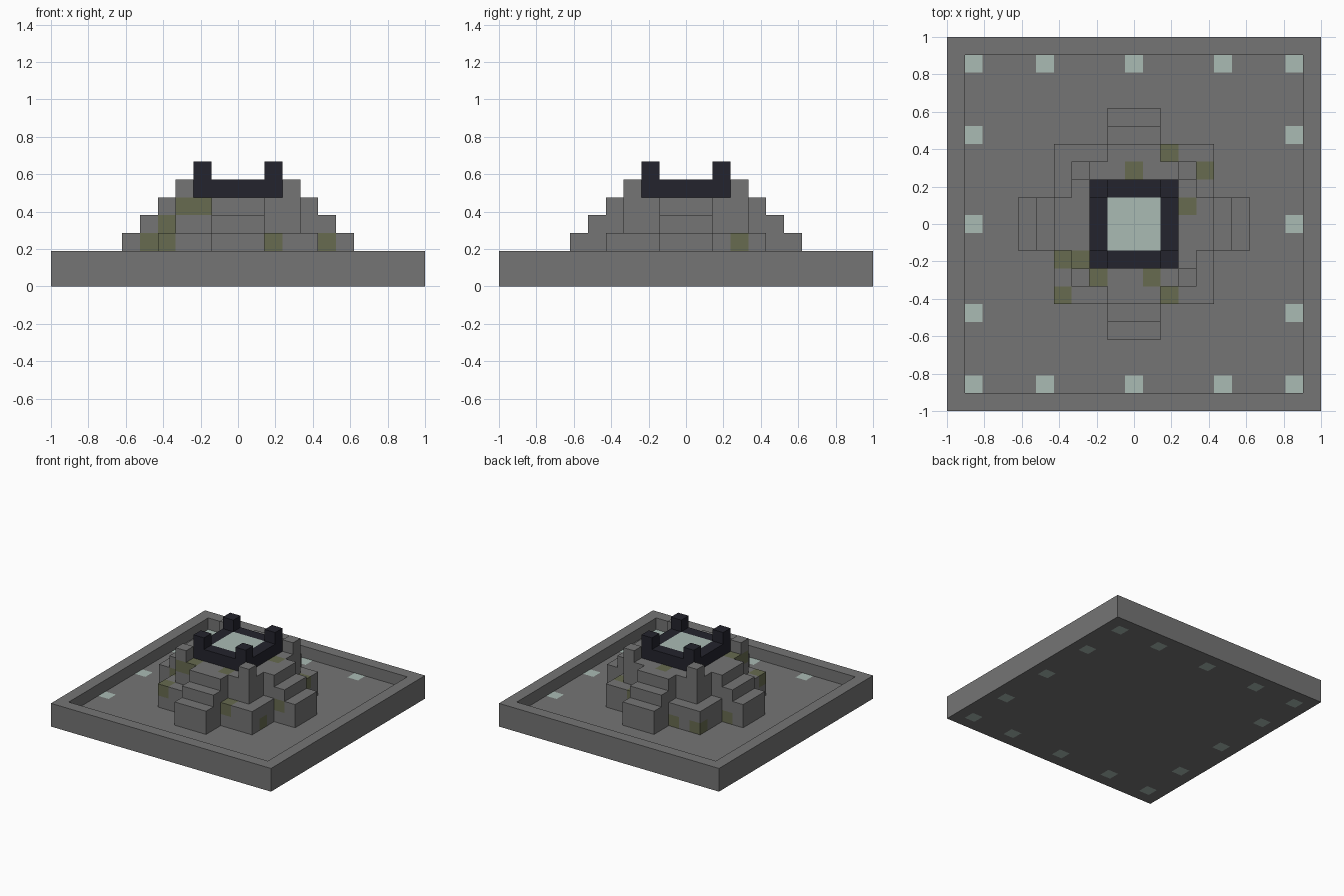
import bpy
import bmesh
from mathutils import Vector

if "Cube" in bpy.data.objects:
    bpy.data.objects.remove(bpy.data.objects["Cube"], do_unlink=True)

U = 2 / 21  # one block


def material(name, rgb):
    m = bpy.data.materials.new(name)
    m.use_nodes = True
    colour = (*rgb, 1)
    m.diffuse_color = colour
    bsdf = next(n for n in m.node_tree.nodes if n.type == 'BSDF_PRINCIPLED')
    bsdf.inputs["Base Color"].default_value = colour
    bsdf.inputs["Roughness"].default_value = 0.9
    return m


STONE = material("grey stone", (0.178, 0.178, 0.178))
MOSS = material("mossy stone", (0.136, 0.147, 0.08))
DARK = material("dark stone", (0.017, 0.017, 0.026))
GLOW = material("pale glow", (0.4, 0.497, 0.456))

SIDES = [Vector(d) for d in ((1, 0, 0), (-1, 0, 0), (0, 1, 0),
                             (0, -1, 0), (0, 0, 1), (0, 0, -1))]


def build_blocks(name, cells, mats):
    """Outer skin of a set of blocks; cells maps (x, y, level) to a material slot."""
    bm = bmesh.new()
    for cell, slot in cells.items():
        centre = Vector(cell) + Vector((0, 0, 0.5))
        for n in SIDES:
            if tuple(int(c) for c in Vector(cell) + n) in cells:
                continue
            a = Vector((n.y, n.z, n.x))
            b = n.cross(a)
            corners = [centre + (n + s * a + t * b) / 2
                       for s, t in ((-1, -1), (1, -1), (1, 1), (-1, 1))]
            face = bm.faces.new([bm.verts.new(c * U) for c in corners])
            face.material_index = slot
    bmesh.ops.remove_doubles(bm, verts=bm.verts, dist=U / 100)
    mesh = bpy.data.meshes.new(name)
    bm.to_mesh(mesh)
    bm.free()
    for m in mats:
        mesh.materials.append(m)
    obj = bpy.data.objects.new(name, mesh)
    bpy.context.collection.objects.link(obj)
    return obj


def square(r):
    return [(x, y) for x in range(-r, r + 1) for y in range(-r, r + 1)]


# Courtyard floor with lamps set in around the edge, and a raised rim
courtyard = {}
for x, y in square(10):
    lo, hi = sorted((abs(x), abs(y)))
    courtyard[x, y, 0] = int(hi == 9 and lo in (0, 5, 9))
    if hi == 10:
        courtyard[x, y, 1] = 0
build_blocks("courtyard", courtyard, [STONE, GLOW])


# Stepped mound: low terrace, four stairs, upper platform with corner posts
def mound_top(x, y):
    lo, hi = sorted((abs(x), abs(y)))
    if hi <= 3:
        return 6 if lo == 3 else 5
    if lo <= 1 and hi <= 6:
        return 9 - hi
    return 3 if hi <= 4 else 0


mossy = {(0, 3, 4), (3, 1, 4), (1, -3, 4), (-3, -2, 4), (-2, -3, 4), (-3, -3, 4),
         (2, 4, 2), (4, 3, 2), (-4, -2, 2), (-4, -4, 2), (2, -4, 2),
         (-5, -1, 2), (5, -1, 2), (-4, -1, 3),
         (4, -3, 1), (-2, 4, 1), (-4, 4, 1), (-5, 1, 1)}
mound = {(x, y, z): int((x, y, z) in mossy)
         for x, y in square(6) for z in range(1, mound_top(x, y))}
build_blocks("stepped_mound", mound, [STONE, MOSS])

# Altar: dark frame around a glowing pool, with a post on each corner
altar = {(x, y, 5): int(max(abs(x), abs(y)) <= 1) for x, y in square(2)}
for x in (-2, 2):
    for y in (-2, 2):
        altar[x, y, 6] = 0
build_blocks("altar", altar, [DARK, GLOW])
